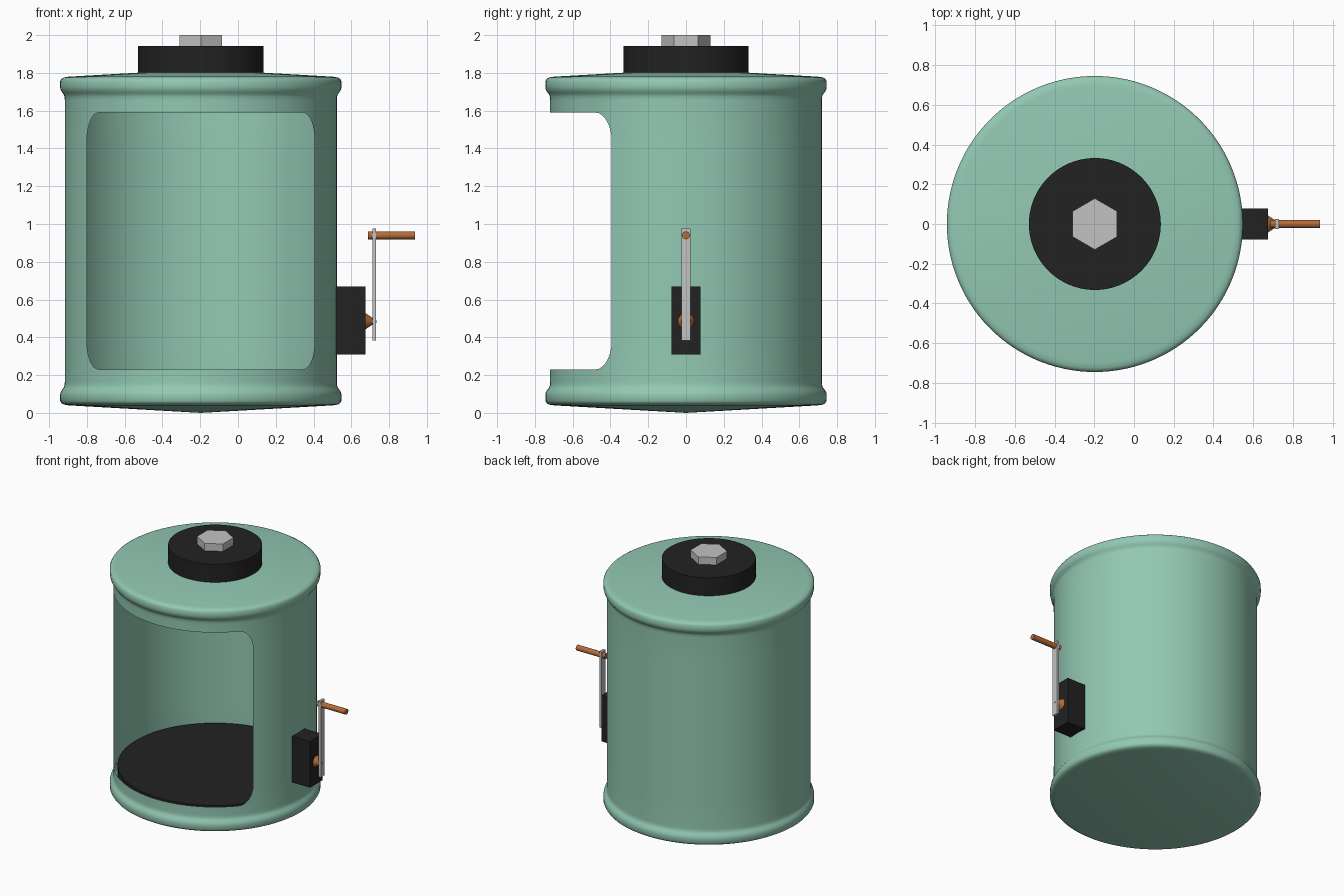
import bpy, bmesh, math
from mathutils import Matrix, Vector

if "Cube" in bpy.data.objects:
    bpy.data.objects.remove(bpy.data.objects["Cube"])

CX = -0.197          # axis of the drum
MID = 0.91           # half height of the drum


def material(name, rgb):
    m = bpy.data.materials.new(name)
    m.diffuse_color = (*rgb, 1)
    m.use_nodes = True
    m.node_tree.nodes["Principled BSDF"].inputs["Base Color"].default_value = m.diffuse_color
    return m


green = material("sea green", (0.29, 0.58, 0.45))
black = material("black", (0.016, 0.016, 0.016))
grey = material("light grey", (0.54, 0.54, 0.54))
copper = material("copper", (0.46, 0.15, 0.04))


def finish(name, bm, mat, smooth=True):
    bmesh.ops.recalc_face_normals(bm, faces=bm.faces)
    me = bpy.data.meshes.new(name)
    bm.to_mesh(me)
    bm.free()
    ob = bpy.data.objects.new(name, me)
    bpy.context.collection.objects.link(ob)
    me.materials.append(mat)
    if smooth:
        bpy.ops.object.select_all(action='DESELECT')
        ob.select_set(True)
        bpy.context.view_layer.objects.active = ob
        bpy.ops.object.shade_smooth_by_angle(angle=math.radians(35))
    return ob


def rod(name, a, b, r1, r2, mat, sides=64, turn=0.0, smooth=True):
    """Cylinder or cone from point a to point b."""
    a, b = Vector(a), Vector(b)
    d = b - a
    rot = d.to_track_quat('Z', 'Y').to_matrix().to_4x4()
    bm = bmesh.new()
    bmesh.ops.create_cone(bm, cap_ends=True, segments=sides, radius1=r1, radius2=r2, depth=d.length,
                          matrix=Matrix.Translation((a + b) / 2) @ rot @ Matrix.Rotation(turn, 4, 'Z'))
    return finish(name, bm, mat, smooth)


def box(name, lo, hi, mat):
    lo, hi = Vector(lo), Vector(hi)
    bm = bmesh.new()
    bmesh.ops.create_cube(bm, size=1, matrix=Matrix.Translation((lo + hi) / 2)
                          @ Matrix.Diagonal((*(hi - lo), 1)))
    return finish(name, bm, mat, False)


# Drum shell: revolved thin sheet with a rounded window in the front
R = 0.72
edge = math.asin(0.603 / R)              # half angle of the window
ca, cz = math.radians(8.5), 0.15         # corner size (angle, height)
low = [(0.70, 0.040), (0.725, 0.044), (0.738, 0.052), (0.745, 0.064), (0.745, 0.095),
       (0.742, 0.11), (0.733, 0.124), (0.725, 0.135), (0.721, 0.147), (R, 0.165)]
corner = [edge - ca + ca * math.sin(i / 8 * math.pi / 2) for i in range(9)]
half = [(edge - ca) * i / 16 for i in range(16)] + corner
half += [edge + (math.pi - edge) * i / 44 for i in range(1, 45)]
angles = [-a for a in reversed(half[1:-1])] + half      # -pi excluded, +pi included


def sill(a):
    t = min(max((abs(a) - edge + ca) / ca, 0), 1)
    return 0.23 + cz * (1 - math.sqrt(max(0, 1 - t * t)))


bm = bmesh.new()
tips = [bm.verts.new((CX, 0, 0)), bm.verts.new((CX, 0, 2 * MID))]
cols = []
for a in angles:
    lower = low + [(R, sill(a))]
    prof = lower + [(r, 2 * MID - z) for r, z in reversed(lower)]
    cols.append([bm.verts.new((CX + r * math.sin(a), -r * math.cos(a), z)) for r, z in prof])
n = len(cols)
for i in range(n):
    j = (i + 1) % n
    c, d = cols[i], cols[j]
    window = j and max(abs(angles[i]), abs(angles[j])) < edge + 1e-5
    for k in range(len(c) - 1):
        if not (window and k == len(low)):
            bm.faces.new((c[k], d[k], d[k + 1], c[k + 1]))
    bm.faces.new((tips[0], d[0], c[0]))
    bm.faces.new((tips[1], c[-1], d[-1]))
finish("drum_shell", bm, green)

# Floor disc inside, lid cap and hexagonal nut
rod("floor_disc", (CX, 0, 0.15), (CX, 0, 0.228), 0.69, 0.69, black, 96)
rod("lid_cap", (CX, 0, 1.79), (CX, 0, 1.942), 0.332, 0.332, black, 96)
nut = rod("hex_nut", (CX, 0, 1.94), (CX, 0, 2.0), 0.129, 0.129, grey, 6, 0, False)
# keep two nut corners pointing along y
if max(v.co.y for v in nut.data.vertices) < 0.12:
    nut.data.transform(Matrix.Translation((CX, 0, 0)) @ Matrix.Rotation(math.pi / 6, 4, 'Z')
                       @ Matrix.Translation((-CX, 0, 0)))

# Crank on the right side
box("crank_housing", (0.515, -0.077, 0.308), (0.675, 0.077, 0.668), black)
rod("crank_hub", (0.67, 0, 0.485), (0.712, 0, 0.485), 0.046, 0.018, copper, 32)
rod("crank_pin", (0.70, 0, 0.485), (0.733, 0, 0.485), 0.008, 0.008, grey, 16)
box("crank_arm", (0.711, -0.024, 0.382), (0.731, 0.024, 0.976), grey)
rod("crank_handle", (0.688, 0, 0.94), (0.937, 0, 0.94), 0.021, 0.021, copper, 32)
